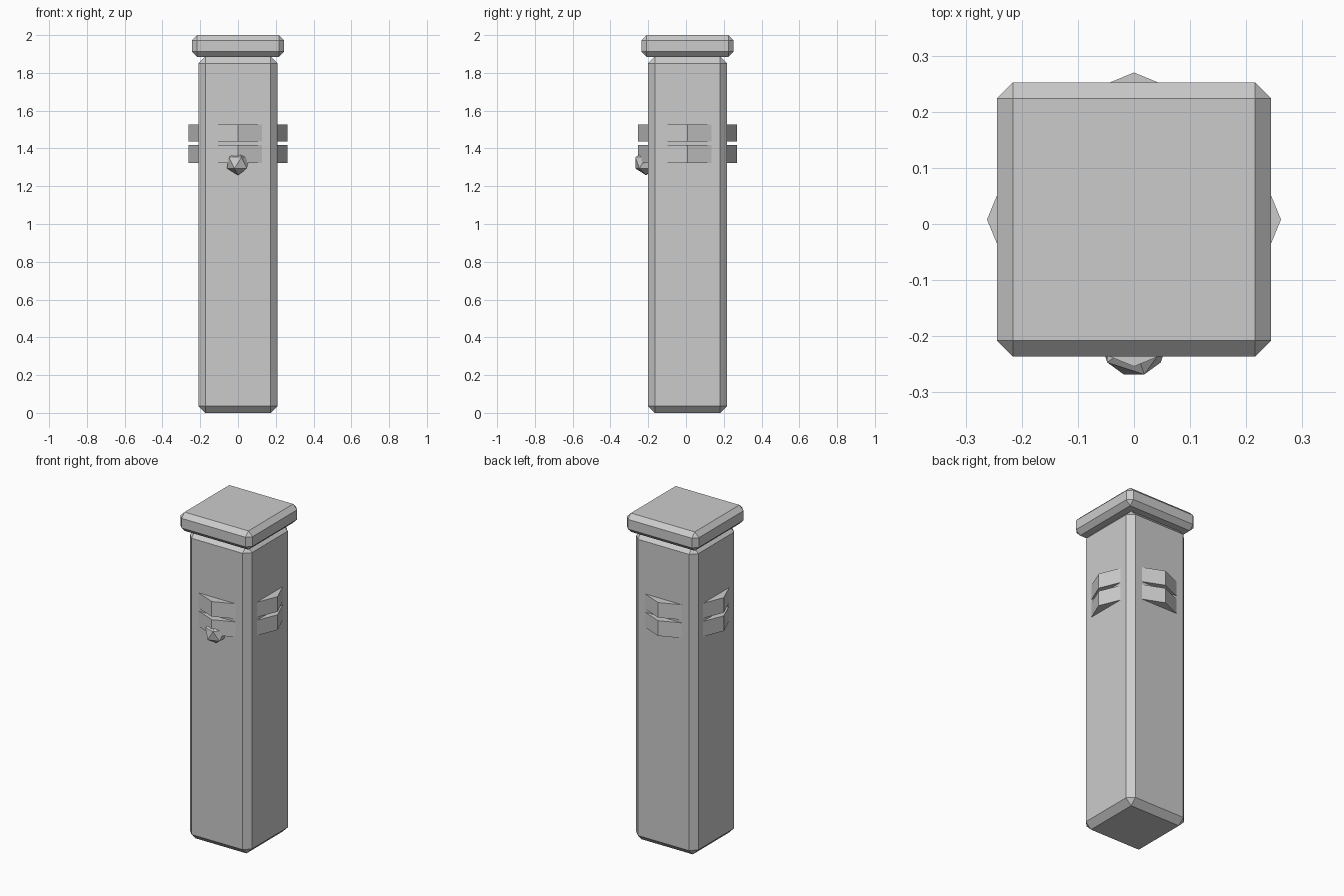
import bpy, bmesh, math
from mathutils import Matrix, Vector

if "Cube" in bpy.data.objects:
    bpy.data.objects.remove(bpy.data.objects["Cube"], do_unlink=True)

stone = bpy.data.materials.new("grey_stone")
stone.use_nodes = True
GREY = (0.6, 0.6, 0.6, 1)
stone.diffuse_color = GREY
stone.node_tree.nodes["Principled BSDF"].inputs["Base Color"].default_value = GREY

AXIS_Y = 0.008  # the post sits slightly behind centre to balance the nose


def add_object(name, bm):
    bmesh.ops.recalc_face_normals(bm, faces=bm.faces)
    mesh = bpy.data.meshes.new(name)
    bm.to_mesh(mesh)
    bm.free()
    mesh.materials.append(stone)
    obj = bpy.data.objects.new(name, mesh)
    bpy.context.collection.objects.link(obj)
    return obj


def chamfered_block(name, half, z0, z1, chamfer):
    bm = bmesh.new()
    bmesh.ops.create_cube(bm, size=1)
    bmesh.ops.scale(bm, vec=(2 * half, 2 * half, z1 - z0), verts=bm.verts)
    bmesh.ops.translate(bm, vec=(0, AXIS_Y, (z0 + z1) / 2), verts=bm.verts)
    bmesh.ops.bevel(bm, geom=bm.edges[:], offset=chamfer, segments=1,
                    profile=0.5, affect='EDGES')
    return add_object(name, bm)


def wedge(name, angle, z0, z1):
    # Triangular prism whose ridge points outwards from one side of the post
    bm = bmesh.new()
    profile = [(-0.15, -0.2), (0, -0.262), (0.15, -0.2)]
    face = bm.faces.new([bm.verts.new((x, y, z0)) for x, y in profile])
    top = bmesh.ops.extrude_face_region(bm, geom=[face])["geom"]
    bmesh.ops.translate(bm, vec=(0, 0, z1 - z0),
                        verts=[v for v in top if isinstance(v, bmesh.types.BMVert)])
    bm.transform(Matrix.Translation((0, AXIS_Y, 0)) @ Matrix.Rotation(angle, 4, 'Z'))
    return add_object(name, bm)


# Post and cap
chamfered_block("post", 0.21, 0, 1.886, 0.037)
chamfered_block("cap", 0.244, 1.885, 2.0, 0.028)

# Two raised wedges on each side
for i, side in enumerate(("front", "left", "back", "right")):
    wedge(side + "_upper_wedge", i * math.pi / 2, 1.436, 1.528)
    wedge(side + "_lower_wedge", i * math.pi / 2, 1.324, 1.417)

# Faceted nose on the front
bm = bmesh.new()
bmesh.ops.create_icosphere(bm, subdivisions=1, radius=0.066)
bmesh.ops.translate(bm, vec=Vector((0, -0.212, 1.324)), verts=bm.verts)
add_object("nose", bm)
